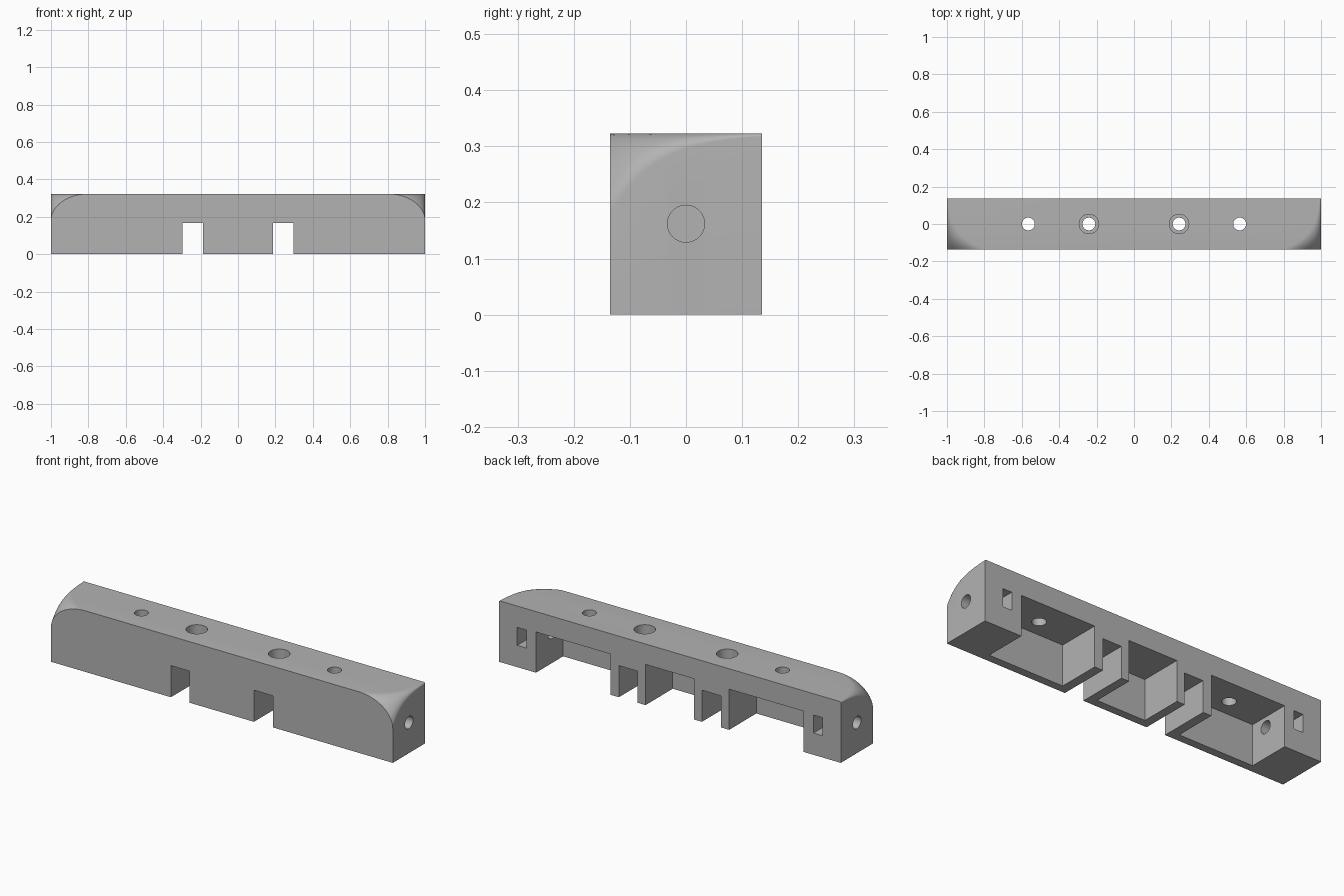
import bpy, bmesh, math
from mathutils import Matrix

default = bpy.data.objects.get("Cube")
if default:
    bpy.data.objects.remove(default, do_unlink=True)

HALF_Y, TOP = 0.135, 0.323
BORE_Z = 0.162

grey = bpy.data.materials.new("plain grey")
grey.use_nodes = True
grey.diffuse_color = (0.45, 0.45, 0.45, 1)
grey.node_tree.nodes["Principled BSDF"].inputs["Base Color"].default_value = grey.diffuse_color


def make_object(name, bm):
    bmesh.ops.recalc_face_normals(bm, faces=bm.faces)
    mesh = bpy.data.meshes.new(name)
    bm.to_mesh(mesh)
    bm.free()
    mesh.materials.append(grey)
    obj = bpy.data.objects.new(name, mesh)
    bpy.context.collection.objects.link(obj)
    return obj


# Bar body: lofted front to back, end rounding shrinks towards the back
def section(u, steps=14):
    rise = 0.143 * math.exp(-3.3 * u)
    run = rise * 1.4
    y = -HALF_Y + 2 * HALF_Y * u
    arc = []
    for i in range(steps + 1):
        a = math.pi / 2 * i / steps
        arc.append((1 - run + run * math.cos(a), y, TOP - rise + rise * math.sin(a)))
    right = [(1, y, 0)] + arc
    return right + [(-x, y, z) for x, y, z in reversed(right)]


bm = bmesh.new()
count = 20
rings = [[bm.verts.new(p) for p in section((i / count) ** 1.3)] for i in range(count + 1)]
for a, b in zip(rings, rings[1:]):
    n = len(a)
    for j in range(n):
        k = (j + 1) % n
        bm.faces.new((a[j], a[k], b[k], b[j]))
bm.faces.new(rings[0])
bm.faces.new(rings[-1])
bar = make_object("bar_body", bm)


def cut(cutter):
    cutter.hide_render = True
    mod = bar.modifiers.new("cut", "BOOLEAN")
    mod.operation, mod.solver, mod.object = "DIFFERENCE", "EXACT", cutter
    bpy.context.view_layer.objects.active = bar
    bpy.ops.object.modifier_apply(modifier=mod.name)
    bpy.data.objects.remove(cutter, do_unlink=True)


def cut_box(x0, x1, y0, y1, z0, z1):
    bm = bmesh.new()
    size = Matrix.Diagonal((x1 - x0, y1 - y0, z1 - z0, 1))
    centre = Matrix.Translation(((x0 + x1) / 2, (y0 + y1) / 2, (z0 + z1) / 2))
    bmesh.ops.create_cube(bm, size=1, matrix=centre @ size)
    cut(make_object("box_cutter", bm))


def cut_hole(centre, radius, depth, axis="Z"):
    bm = bmesh.new()
    turn = Matrix.Rotation(math.pi / 2, 4, "Y") if axis == "X" else Matrix.Identity(4)
    bmesh.ops.create_cone(bm, cap_ends=True, segments=40, radius1=radius, radius2=radius,
                          depth=depth, matrix=Matrix.Translation(centre) @ turn)
    cut(make_object("hole_cutter", bm))


# Middle pocket, open at the back and below
cut_box(-0.142, 0.142, -0.092, 0.2, -0.1, 0.215)

for side in (-1, 1):
    def mirrored(a, b):
        return sorted((side * a, side * b))

    # Outer pocket, cross slot and nut window
    cut_box(*mirrored(0.347, 0.783), -0.092, 0.2, -0.1, 0.215)
    cut_box(*mirrored(0.188, 0.298), -0.2, 0.2, -0.1, 0.167)
    cut_box(*mirrored(0.84, 0.893), -0.05, 0.2, 0.115, 0.21)
    # Vertical screw holes, the inner pair counterbored
    cut_hole((side * 0.565, 0, 0.3), 0.034, 0.3)
    cut_hole((side * 0.241, 0, 0.25), 0.034, 0.3)
    cut_hole((side * 0.241, 0, 0.35), 0.052, 0.2)
    # End bore into the outer pocket
    cut_hole((side * 0.9, 0, BORE_Z), 0.033, 0.4, "X")

bpy.ops.object.select_all(action="DESELECT")
bar.select_set(True)
bpy.context.view_layer.objects.active = bar
bpy.ops.object.shade_smooth_by_angle(angle=math.radians(30))
